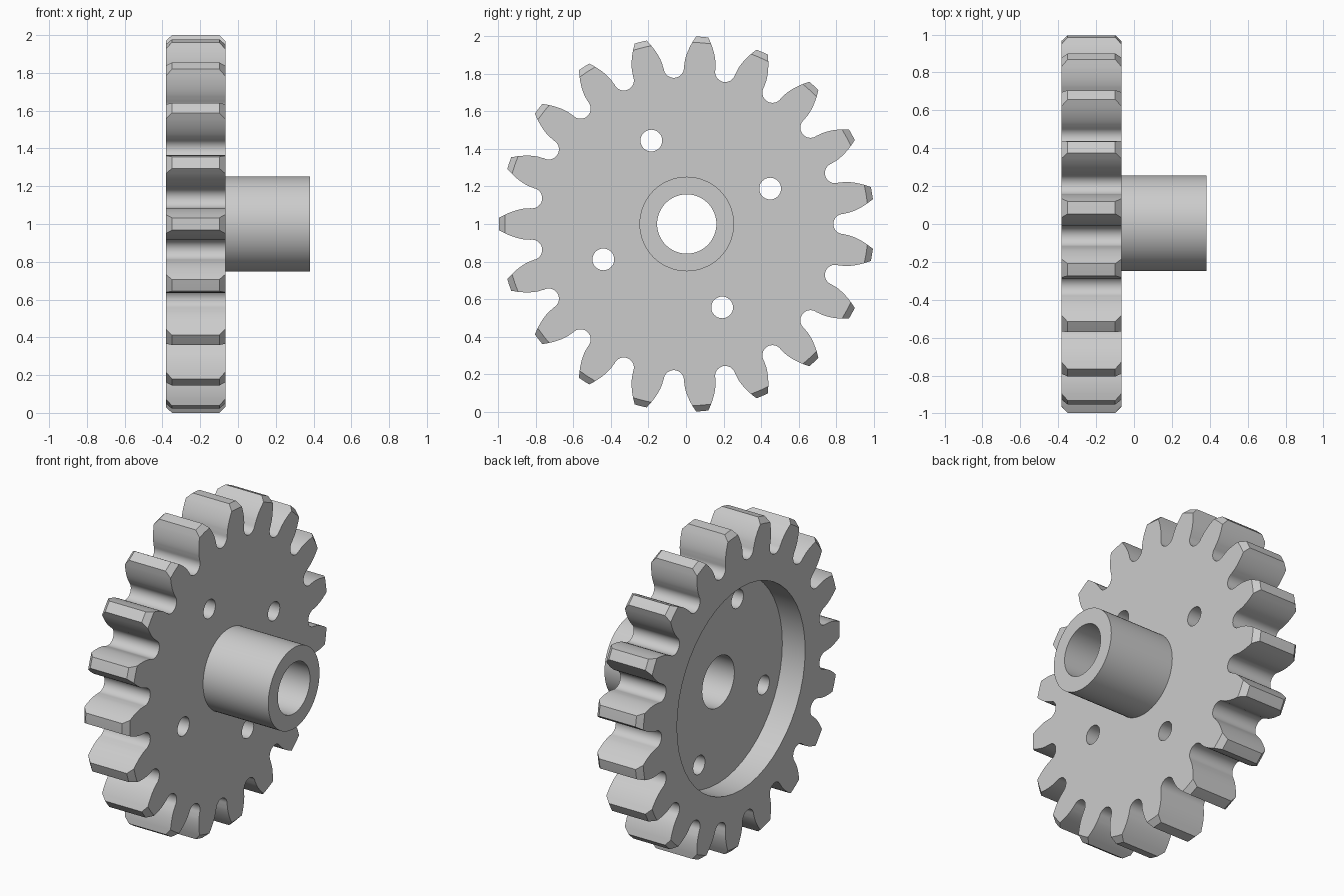
import bpy, bmesh, math
from mathutils import Matrix, Vector

cube = bpy.data.objects.get("Cube")
if cube:
    bpy.data.objects.remove(cube, do_unlink=True)

TEETH = 19
TIP = 1.001
CHAMFER = 0.032
PITCH = TIP * TEETH / (TEETH + 2)
BASE = PITCH * math.cos(math.radians(20))
X_BACK, X_FACE, X_END = -0.382, -0.067, 0.382
CENTRE = Vector((0, 0.004, 1))

metal = bpy.data.materials.new("grey metal")
metal.use_nodes = True
grey = (0.6, 0.6, 0.6, 1)
metal.diffuse_color = grey
metal.node_tree.nodes["Principled BSDF"].inputs["Base Color"].default_value = grey


def to_object(name, bm):
    bmesh.ops.recalc_face_normals(bm, faces=bm.faces)
    mesh = bpy.data.meshes.new(name)
    bm.to_mesh(mesh)
    bm.free()
    mesh.materials.append(metal)
    obj = bpy.data.objects.new(name, mesh)
    bpy.context.collection.objects.link(obj)
    return obj


def cylinder(name, radius, x0, x1, segments, y=0.0, z=0.0):
    """Solid cylinder along x, offset from the gear axis."""
    bm = bmesh.new()
    place = Matrix.Translation(CENTRE + Vector(((x0 + x1) / 2, y, z)))
    bmesh.ops.create_cone(bm, cap_ends=True, segments=segments, radius1=radius,
                          radius2=radius, depth=x1 - x0,
                          matrix=place @ Matrix.Rotation(math.pi / 2, 4, 'Y'))
    return to_object(name, bm)


def half_angle(r):
    """Half the angular thickness of an involute tooth at radius r."""
    inv = lambda a: math.tan(a) - a
    return math.pi / (2 * TEETH) + inv(math.radians(20)) - inv(math.acos(min(1, BASE / r)))


def tooth_half(tip):
    """(angle, radius) points from valley middle up one flank to the tip."""
    pitch_half = math.pi / TEETH
    valley_r = (pitch_half - half_angle(BASE)) * BASE * 0.94
    centre_r = 0.782 + valley_r
    points = []
    for i in range(9):
        a = math.pi / 2 * i / 8
        p = Vector((centre_r - valley_r * math.cos(a), valley_r * math.sin(a)))
        points.append((pitch_half - math.atan2(p.y, p.x), p.length))
    shoulder = TIP - CHAMFER
    for i in range(10):
        r = BASE + (shoulder - BASE) * i / 9
        points.append((half_angle(r), r))
    points.append((half_angle(tip), tip))
    return points


def outline(tip):
    half = tooth_half(tip)
    tooth = [(-a, r) for a, r in half] + [(0, tip)] + [(a, r) for a, r in half[:0:-1]]
    return [(math.pi + math.tau * t / TEETH + a, r) for t in range(TEETH) for a, r in tooth]


def toothed_disc():
    bm = bmesh.new()
    low = TIP - CHAMFER
    layers = [(X_BACK, low), (X_BACK + CHAMFER, TIP), (X_FACE - CHAMFER, TIP), (X_FACE, low)]
    rings = []
    for x, tip in layers:
        rings.append([bm.verts.new(CENTRE + Vector((x, r * math.cos(a), r * math.sin(a))))
                      for a, r in outline(tip)])
    for lower, upper in zip(rings, rings[1:]):
        for i in range(len(lower)):
            bm.faces.new((lower[i - 1], lower[i], upper[i], upper[i - 1]))
    bm.faces.new(rings[0])
    bm.faces.new(rings[-1])
    bmesh.ops.remove_doubles(bm, verts=bm.verts, dist=1e-5)
    return to_object("gear_wheel", bm)


def combine(target, tool, operation):
    mod = target.modifiers.new(tool.name, 'BOOLEAN')
    mod.operation, mod.solver, mod.object = operation, 'EXACT', tool
    bpy.context.view_layer.objects.active = target
    bpy.ops.object.modifier_apply(modifier=mod.name)
    bpy.data.objects.remove(tool, do_unlink=True)


# Toothed wheel with projecting hub
gear = toothed_disc()
combine(gear, cylinder("hub", 0.252, X_FACE - 0.05, X_END, 64), 'UNION')

# Shallow recess in the back, leaving a thin web
combine(gear, cylinder("recess", 0.63, X_BACK - 0.1, X_BACK + 0.157, 48), 'DIFFERENCE')

# Shaft bore and four lightening holes
combine(gear, cylinder("bore", 0.158, -0.6, 0.6, 64), 'DIFFERENCE')
for k in range(4):
    a = math.radians(23 + 90 * k)
    hole = cylinder("hole", 0.058, -0.6, 0.1, 32, 0.483 * math.cos(a), 0.483 * math.sin(a))
    combine(gear, hole, 'DIFFERENCE')

# Smooth curved walls, crisp edges
bpy.ops.object.select_all(action='DESELECT')
gear.select_set(True)
bpy.context.view_layer.objects.active = gear
bpy.ops.object.shade_smooth_by_angle(angle=math.radians(25))
